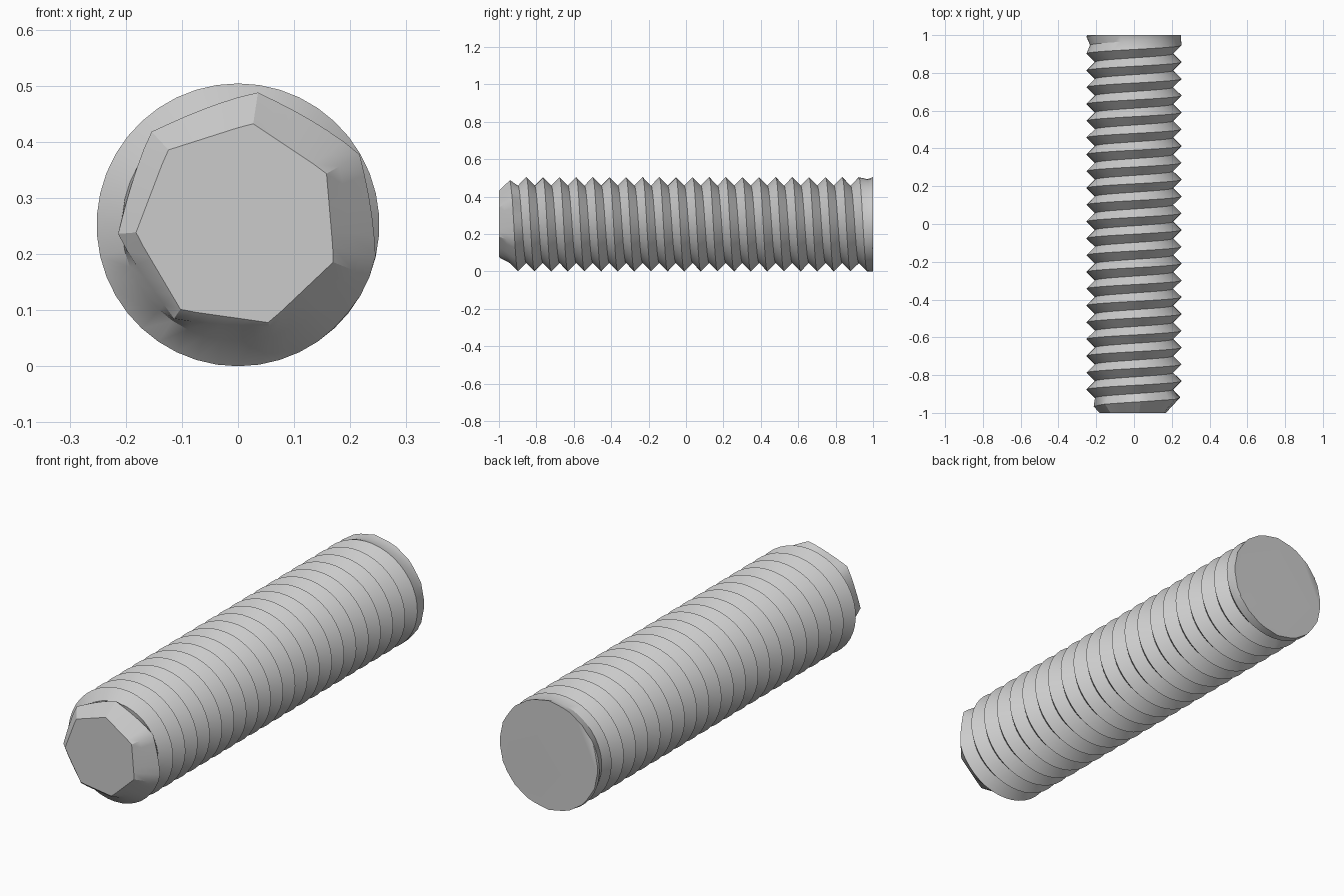
import bpy
import bmesh
from math import pi, tau, sin, cos, floor, radians

cube = bpy.data.objects.get("Cube")
if cube:
    bpy.data.objects.remove(cube)

RADIUS = 0.252       # thread crest
ROOT = 0.207         # thread valley
PITCH = 0.0889
PHASE = 0.924        # crest position along the top line
SEGMENTS = 42


def polygon_radius(angle, sides, radius, turn=0.0):
    """Polar radius of a regular polygon."""
    step = tau / sides
    return radius * cos(pi / sides) / cos((angle - turn) % step - step / 2)


def surface_radius(y, angle, crest):
    """Thread radius, overridden by the front chamfer and the rear collar."""
    r = RADIUS if crest else ROOT
    chamfer = polygon_radius(angle, 7, 0.183, 0.14) + 0.95 * (y + 1)
    r = min(r, chamfer)
    if y < -0.95:
        r = min(chamfer, RADIUS)
    if y > 0.93:
        r = max(r, RADIUS - 0.35 * (1 - y))
    if y >= 1:
        r = polygon_radius(angle, 16, RADIUS)
    return r


# Threaded body: one continuous right-handed helical strip, flattened at both ends
bm = bmesh.new()
first = floor((-1 - PHASE) / PITCH) * 2 - 4
last = 8
columns = []
for i in range(SEGMENTS + 1):
    angle = tau * i / SEGMENTS
    column = []
    for j in range(first, last):
        y = PHASE + PITCH * (i / SEGMENTS + j / 2)
        y = max(-1, min(1, y))
        r = surface_radius(y, angle, j % 2 == 0)
        column.append(bm.verts.new((r * sin(angle), y, RADIUS + r * cos(angle))))
    columns.append(column)

for a, b in zip(columns, columns[1:]):
    for j in range(len(a) - 1):
        bm.faces.new((a[j], a[j + 1], b[j + 1], b[j]))

bmesh.ops.remove_doubles(bm, verts=bm.verts, dist=0.0003)
bmesh.ops.dissolve_degenerate(bm, edges=bm.edges, dist=0.0003)

# Flat caps close both ends
bmesh.ops.holes_fill(bm, edges=[e for e in bm.edges if e.is_boundary], sides=0)
bmesh.ops.recalc_face_normals(bm, faces=bm.faces)

mesh = bpy.data.meshes.new("threaded_rod")
bm.to_mesh(mesh)
bm.free()
rod = bpy.data.objects.new("threaded_rod", mesh)
bpy.context.collection.objects.link(rod)

# Plain grey metal
metal = bpy.data.materials.new("light_grey_metal")
metal.use_nodes = True
colour = (0.6, 0.6, 0.6, 1)
metal.diffuse_color = colour
metal.node_tree.nodes["Principled BSDF"].inputs["Base Color"].default_value = colour
mesh.materials.append(metal)

bpy.ops.object.select_all(action="DESELECT")
rod.select_set(True)
bpy.context.view_layer.objects.active = rod
bpy.ops.object.shade_smooth_by_angle(angle=radians(30))
